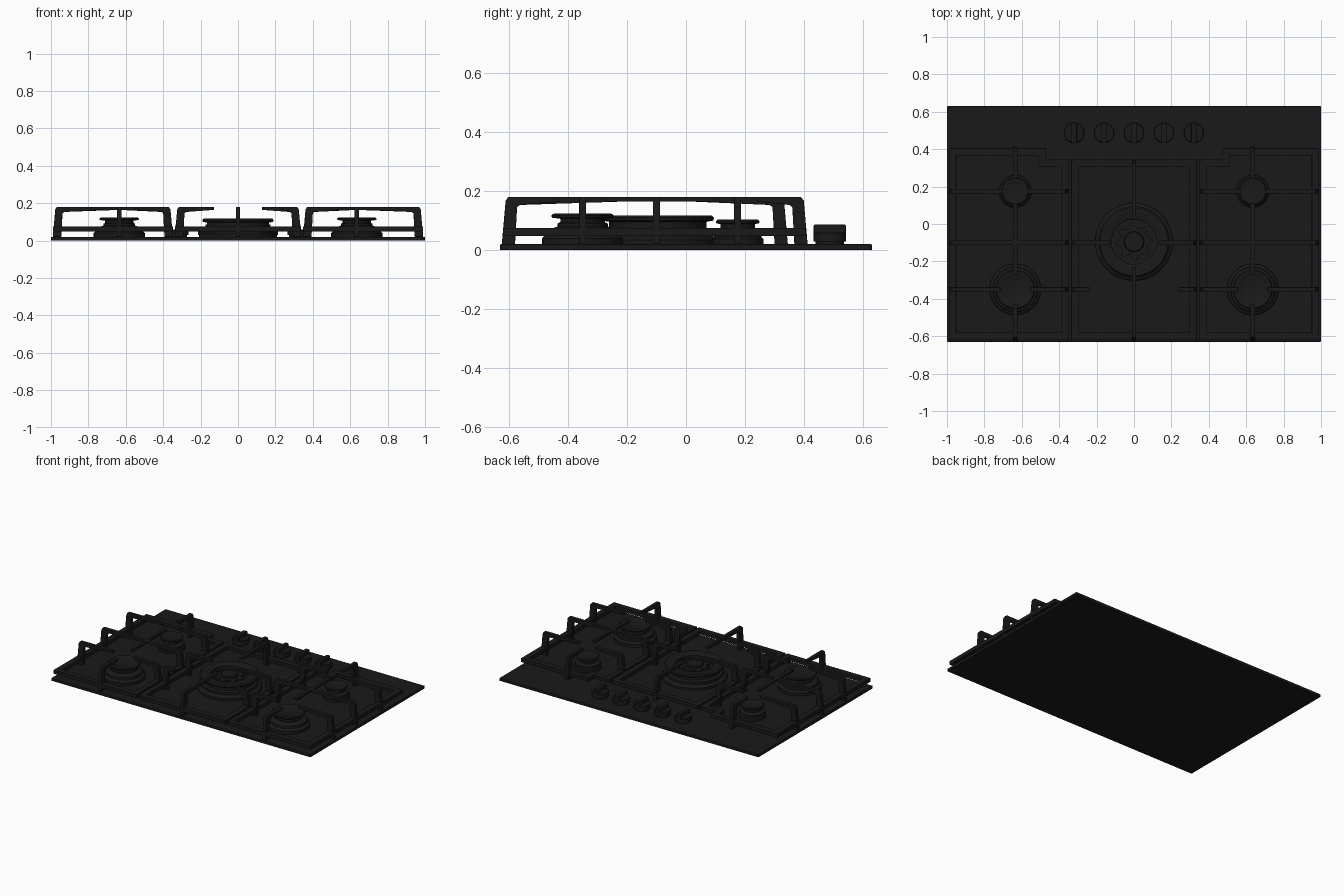
import bpy, bmesh, math
from mathutils import Vector

if "Cube" in bpy.data.objects:
    bpy.data.objects.remove(bpy.data.objects["Cube"])

black = bpy.data.materials.new("black_enamel")
black.diffuse_color = (0.01, 0.01, 0.01, 1)
black.use_nodes = True
black.node_tree.nodes["Principled BSDF"].inputs["Base Color"].default_value = black.diffuse_color


def finish(name, bm, bevel=0.0, smooth=False):
    bmesh.ops.recalc_face_normals(bm, faces=bm.faces)
    me = bpy.data.meshes.new(name)
    bm.to_mesh(me)
    bm.free()
    me.materials.append(black)
    ob = bpy.data.objects.new(name, me)
    bpy.context.collection.objects.link(ob)
    if bevel:
        m = ob.modifiers.new("bevel", 'BEVEL')
        m.width, m.segments, m.limit_method = bevel, 2, 'ANGLE'
    if smooth:
        bpy.ops.object.select_all(action='DESELECT')
        ob.select_set(True)
        bpy.context.view_layer.objects.active = ob
        bpy.ops.object.shade_smooth_by_angle(angle=math.radians(35))
    return ob


def add_prism(bm, pts, offset):
    face = bm.faces.new([bm.verts.new(p) for p in pts])
    ext = bmesh.ops.extrude_face_region(bm, geom=[face], use_keep_orig=True)
    verts = [v for v in ext['geom'] if isinstance(v, bmesh.types.BMVert)]
    bmesh.ops.translate(bm, vec=offset, verts=verts)


def add_box(bm, x0, x1, y0, y1, z0, z1):
    add_prism(bm, [(x0, y0, z0), (x1, y0, z0), (x1, y1, z0), (x0, y1, z0)], (0, 0, z1 - z0))


def add_finger(bm, x, y, dx, dy, length, w=0.024):
    # sloped leg rising from the hob, then a tapering arm to the tip
    prof = [(0, 0.02), (0.013, 0.167), (0.022, 0.18), (length, 0.18),
            (length, 0.164), (0.062, 0.153), (0.052, 0.146), (0.045, 0.02)]
    side = Vector((-dy, dx, 0)) * w
    pts = [Vector((x + dx * s, y + dy * s, z)) - side / 2 for s, z in prof]
    add_prism(bm, pts, side)


def add_ring_frame(bm, outer, inner, z0=0.048, z1=0.075):
    loops = [[bm.verts.new((x, y, z)) for x, y in pts]
             for pts, z in ((outer, z0), (outer, z1), (inner, z1), (inner, z0))]
    n = len(outer)
    for a in range(4):
        p, q = loops[a], loops[(a + 1) % 4]
        for i in range(n):
            j = (i + 1) % n
            bm.faces.new((p[i], p[j], q[j], q[i]))


def lathe(name, x, y, prof, seg=64):
    bm = bmesh.new()
    rings = []
    for r, z in prof:
        rings.append([bm.verts.new((x + r * math.cos(2 * math.pi * i / seg),
                                    y + r * math.sin(2 * math.pi * i / seg), z)) for i in range(seg)])
    for p, q in zip(rings, rings[1:]):
        for i in range(seg):
            j = (i + 1) % seg
            bm.faces.new((p[i], p[j], q[j], q[i]))
    bm.faces.new(rings[0])
    bm.faces.new(rings[-1])
    return finish(name, bm, smooth=True)


# hob plate
bm = bmesh.new()
add_box(bm, -1, 1, -0.63, 0.63, 0, 0.02)
finish("hob_plate", bm, bevel=0.003)

# side pan supports, notched at the inner back corner
for s, side in ((-1, "left"), (1, "right")):
    outer = [(0.99, -0.62), (0.99, 0.405), (0.47, 0.405), (0.47, 0.345), (0.348, 0.345), (0.348, -0.62)]
    inner = [(0.95, -0.58), (0.95, 0.365), (0.51, 0.365), (0.51, 0.305), (0.388, 0.305), (0.388, -0.58)]
    bm = bmesh.new()
    add_ring_frame(bm, [(s * x, y) for x, y in outer], [(s * x, y) for x, y in inner])
    for y, gap in ((0.175, 0.065), (-0.1, 0), (-0.35, 0.08)):
        add_finger(bm, s * 0.99, y, -s, 0, 0.355 - gap)
        add_finger(bm, s * 0.348, y, s, 0, 0.287 - gap)
    add_finger(bm, s * 0.635, 0.412, 0, -1, 0.172)
    add_finger(bm, s * 0.635, -0.624, 0, 1, 0.194)
    add_box(bm, s * 0.635 - 0.012, s * 0.635 + 0.012, -0.27, 0.11, 0.164, 0.18)
    finish(side + "_pan_support", bm, bevel=0.002)

# centre pan support
bm = bmesh.new()
add_ring_frame(bm, [(-0.336, -0.62), (0.336, -0.62), (0.336, 0.345), (-0.336, 0.345)],
               [(-0.296, -0.58), (0.296, -0.58), (0.296, 0.305), (-0.296, 0.305)])
for s in (-1, 1):
    add_finger(bm, s * 0.338, -0.1, -s, 0, 0.21)
    add_finger(bm, s * 0.338, -0.35, -s, 0, 0.10)
add_finger(bm, 0, 0.345, 0, -1, 0.315)
add_finger(bm, 0, -0.624, 0, 1, 0.394)
finish("centre_pan_support", bm, bevel=0.002)

# side burners: base, flared body and flat cap
for s, side in ((-1, "left"), (1, "right")):
    lathe(side + "_front_burner", s * 0.635, -0.35,
          [(0.137, 0.02), (0.137, 0.04), (0.128, 0.05), (0.12, 0.052), (0.118, 0.068), (0.085, 0.08),
           (0.085, 0.09), (0.075, 0.095), (0.075, 0.106), (0.104, 0.11), (0.106, 0.117),
           (0.1, 0.123), (0.085, 0.124), (0.08, 0.121)])
    lathe(side + "_back_burner", s * 0.635, 0.175,
          [(0.087, 0.02), (0.087, 0.038), (0.08, 0.045), (0.08, 0.058), (0.058, 0.068), (0.058, 0.088),
           (0.072, 0.091), (0.074, 0.097), (0.069, 0.103), (0.055, 0.104), (0.05, 0.102)])

# large centre burner with a ring cap and recessed middle
lathe("centre_burner", 0, -0.095,
      [(0.207, 0.02), (0.207, 0.035), (0.195, 0.045), (0.182, 0.048), (0.182, 0.065), (0.165, 0.072),
       (0.165, 0.096), (0.188, 0.1), (0.19, 0.11), (0.182, 0.118), (0.13, 0.118), (0.12, 0.112),
       (0.12, 0.085)], 80)
bm = bmesh.new()
star = []
for i in range(32):
    a = 2 * math.pi * i / 32
    r = 0.1 if i % 4 < 2 else 0.075
    star.append((r * math.cos(a), -0.095 + r * math.sin(a), 0.084))
add_prism(bm, star, (0, 0, 0.018))
finish("centre_burner_star", bm)
lathe("centre_burner_cap", 0, -0.095, [(0.055, 0.1), (0.055, 0.112), (0.05, 0.116)], 40)

# control knobs: collar, round body and grip bar
for i in range(5):
    x = -0.32 + 0.16 * i
    lathe(f"knob_{i + 1}", x, 0.487,
          [(0.048, 0.02), (0.048, 0.03), (0.055, 0.03), (0.055, 0.055), (0.051, 0.06)], 40)
    bm = bmesh.new()
    add_box(bm, x - 0.014, x + 0.014, 0.432, 0.542, 0.032, 0.086)
    finish(f"knob_grip_{i + 1}", bm, bevel=0.004)
